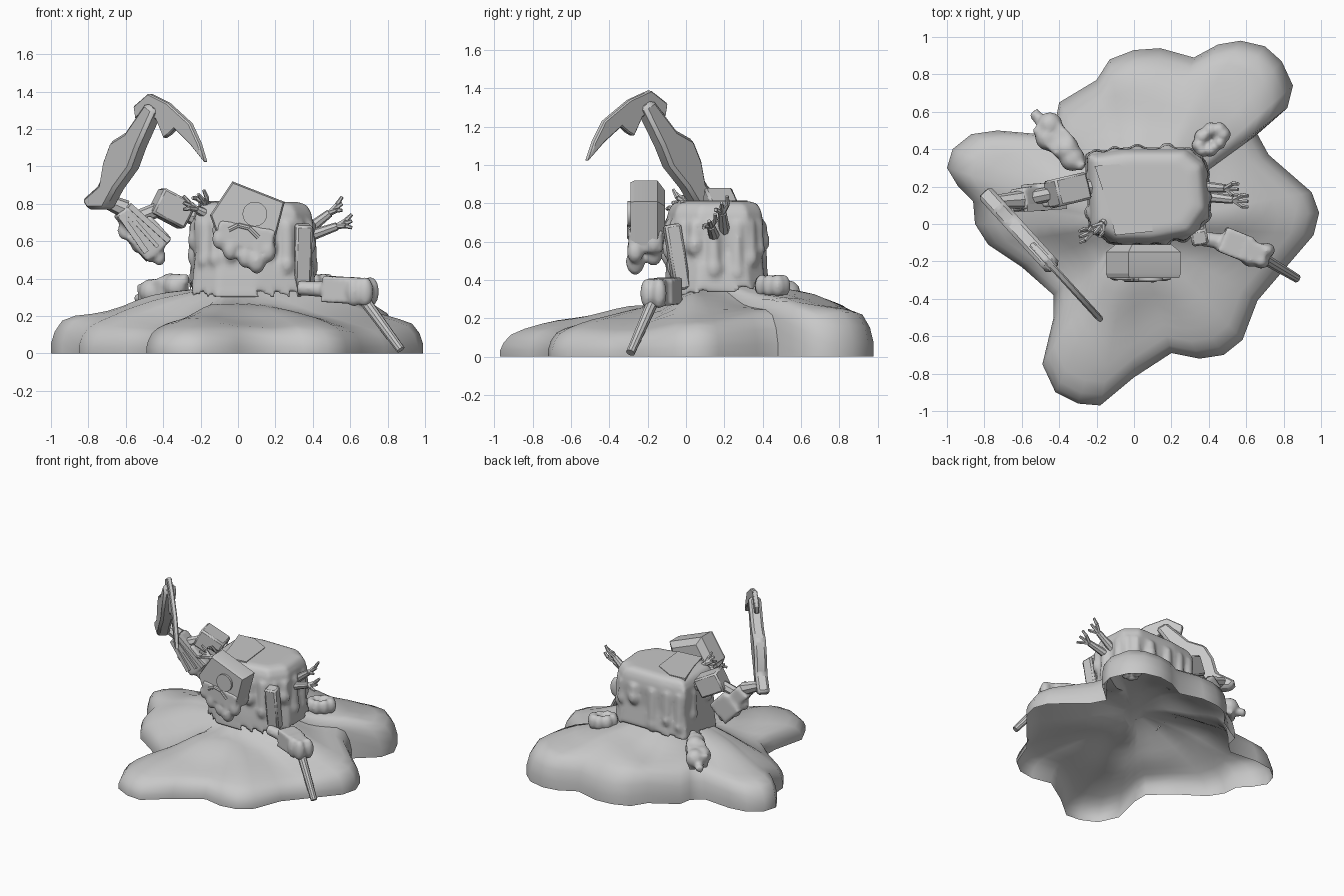
import bpy, bmesh, math, random
from mathutils import Vector, Matrix

random.seed(4)
default = bpy.data.objects.get("Cube")
if default:
    bpy.data.objects.remove(default, do_unlink=True)

grey = bpy.data.materials.new("plain grey")
grey.use_nodes = True
colour = (.58, .58, .58, 1)
grey.diffuse_color = colour
grey.node_tree.nodes["Principled BSDF"].inputs["Base Color"].default_value = colour


def build(name, bm, voxel=None, angle=35, bevel=0):
    """Turn a bmesh into an object, optionally fused into one soft lump."""
    bmesh.ops.recalc_face_normals(bm, faces=bm.faces)
    mesh = bpy.data.meshes.new(name)
    bm.to_mesh(mesh)
    bm.free()
    mesh.materials.append(grey)
    obj = bpy.data.objects.new(name, mesh)
    bpy.context.collection.objects.link(obj)
    if voxel:
        fuse = obj.modifiers.new("fuse", 'REMESH')
        fuse.mode = 'VOXEL'
        fuse.voxel_size = voxel
        fuse.use_smooth_shade = True
        soften = obj.modifiers.new("soften", 'SMOOTH')
        soften.iterations = 3
    if bevel:
        edge = obj.modifiers.new("edge", 'BEVEL')
        edge.width = bevel
        edge.segments = 1
    bpy.ops.object.select_all(action='DESELECT')
    obj.select_set(True)
    bpy.context.view_layer.objects.active = obj
    bpy.ops.object.shade_smooth_by_angle(angle=math.radians(angle))


def ball(bm, place, size):
    matrix = Matrix.Translation(place) @ Matrix.Diagonal((*size, 1))
    bmesh.ops.create_uvsphere(bm, u_segments=12, v_segments=8, radius=1, matrix=matrix)


def aim(start, end):
    start, end = Vector(start), Vector(end)
    turn = (end - start).to_track_quat('Z', 'Y').to_matrix().to_4x4()
    return Matrix.Translation((start + end) / 2) @ turn, (end - start).length


def rod(bm, start, end, thick, thin, sides=8):
    matrix, length = aim(start, end)
    bmesh.ops.create_cone(bm, cap_ends=True, segments=sides, radius1=thick,
                          radius2=thin, depth=length, matrix=matrix)


def beam(bm, start, end, width, depth):
    matrix, length = aim(start, end)
    bmesh.ops.create_cube(bm, size=1, matrix=matrix @ Matrix.Diagonal((width, depth, length, 1)))


def rings(bm, loops, cap_bottom=True):
    """Skin a stack of matching loops."""
    rows = [[bm.verts.new(p) for p in loop] for loop in loops]
    count = len(rows[0])
    for low, high in zip(rows, rows[1:]):
        for i in range(count):
            j = (i + 1) % count
            bm.faces.new((low[i], low[j], high[j], high[i]))
    if cap_bottom:
        bm.faces.new(rows[0][::-1])
    bm.faces.new(rows[-1])


def drip(bm, x, y, top, bottom, radius):
    rod(bm, (x, y, top), (x, y, bottom + radius), radius * .7, radius * .9)
    ball(bm, (x, y, bottom + radius * 1.3), (radius, radius, radius * 1.4))


# Spreading puddle: open shell with a lobed rim, low in front and high behind
rim = [(-1, .3), (-.97, .4), (-.87, .48), (-.73, .5), (-.5, .48), (-.42, .55), (-.4, .65),
       (-.2, .77), (-.13, .88), (0, .93), (.14, .94), (.32, .89), (.45, .96), (.57, .98),
       (.7, .95), (.79, .87), (.85, .74), (.82, .62), (.66, .48), (.72, .37), (.95, .17),
       (.99, .06), (.96, -.06), (.78, -.27), (.66, -.41), (.58, -.62), (.48, -.7), (.35, -.72),
       (.2, -.69), (0, -.82), (-.18, -.97), (-.3, -.96), (-.42, -.9), (-.49, -.75), (-.43, -.5),
       (-.43, -.38), (-.6, -.23), (-.78, -.11), (-.85, 0), (-.86, .12), (-.94, .2)]
slope = [(1, 0), (1, .05), (.98, .11), (.94, .165), (.87, .197), (.78, .22), (.7, .24),
         (.62, .26), (.54, .285), (.46, .31), (.38, .33), (.3, .345), (.2, .35), (.1, .35)]


def ground_loop(scale, height):
    loop = []
    for x, y in rim:
        px, py = x * scale, y * scale
        ripple = 1 + .12 * math.sin(px * 9 + py * 4) * math.sin(py * 8 - px * 3) * scale
        swell = 1 + .42 * py if py > 0 else 1 - .25 * min(1, -py / .15)
        loop.append((px, py, height * ripple * swell * (1 + .14 * min(px, 0))))
    return loop


bm = bmesh.new()
rings(bm, [ground_loop(*step) for step in slope], cap_bottom=False)
build("melted_puddle", bm, angle=60)

# Squarish torso with runs of goo down its sides and a hollow underside
plan = [(-.25, .37), (-.05, .4), (.28, .4), (.38, .32), (.4, .07), (.31, -.06),
        (.1, -.1), (-.1, -.1), (-.23, -.02)]
middle = Vector((.08, .16))


def torso_loop(scale, height):
    points = [middle + (Vector(p) - middle) * scale for p in plan]
    return [(p.x, p.y, height) for p in points]


bm = bmesh.new()
foot = [(x, y, .3 + .12 * y) for x, y, z in torso_loop(1.06, 0)]
levels = ((1.03, .42), (.98, .55), (1.01, .69), (.98, .75), (.9, .795), (.75, .81))
rings(bm, [torso_loop(.86, .42), foot] + [torso_loop(*level) for level in levels])
for i, (x, y) in enumerate(plan):
    following = plan[(i + 1) % len(plan)]
    for part in (.2, .7):
        p = Vector((x, y)).lerp(Vector(following), part).lerp(middle, .03)
        drip(bm, p.x, p.y, .7, random.uniform(.36, .56), random.uniform(.035, .048))
build("melting_torso", bm, voxel=.016, angle=50)

# Broken sheet on the top and loose panel on the front corner
bm = bmesh.new()
sheet = [(-.21, .31), (-.08, .32), (.07, .24), (.1, -.04), (-.1, -.06), (-.14, .1)]
rings(bm, [[(x, y, z) for x, y in sheet] for z in (.78, .815)])
build("top_sheet", bm)
bm = bmesh.new()
beam(bm, (.34, -.02, .35), (.35, -.075, .69), .09, .085)
build("side_panel", bm, bevel=.012)

# Tilted square head with bevelled rims and a melting chin
face = [(-.03, .92), (.25, .81), (.19, .58), (.04, .54), (-.1, .6), (-.15, .74)]
centre = Vector((.05, .71))


def head_loop(y, scale):
    points = [centre + (Vector(p) - centre) * scale for p in face]
    return [(p.x, y, p.y) for p in points]


bm = bmesh.new()
rings(bm, [head_loop(-.29, .95), head_loop(-.265, 1), head_loop(-.15, 1), head_loop(-.11, .75)])
build("head", bm, angle=20)
bm = bmesh.new()
beam(bm, (-.11, -.21, .655), (.19, -.21, .6), .18, .12)
for x, bottom, radius in ((-.1, .56, .04), (-.04, .5, .045), (.04, .46, .045),
                          (.1, .43, .05), (.16, .49, .045)):
    for y in (-.265, -.17):
        drip(bm, x, y, .65, bottom + (y + .265) * .5, radius)
build("melting_chin", bm, voxel=.013, angle=50)

# Round eye and sagging brow
bm = bmesh.new()
rod(bm, (.09, -.27, .745), (.09, -.306, .745), .066, .066, 20)
build("round_eye", bm)
bm = bmesh.new()
arc = [(-.05, .66), (0, .685), (.06, .67), (.11, .62)]
for (ax, az), (bx, bz) in zip(arc, arc[1:]):
    rod(bm, (ax, -.295, az), (bx, -.295, bz), .014, .014)
build("sagging_brow", bm)

# Raised arm: shoulder block, elbow rod and slatted forearm
bm = bmesh.new()
beam(bm, (-.44, .16, .82), (-.27, .2, .73), .15, .15)
build("shoulder_block", bm, bevel=.012)
bm = bmesh.new()
rod(bm, (-.32, .19, .76), (-.15, .2, .7), .04, .05)
rod(bm, (-.55, .14, .72), (-.4, .17, .78), .04, .04)
rod(bm, (-.6, .13, .77), (-.74, .12, .83), .05, .035)
build("arm_joints", bm)
bm = bmesh.new()
beam(bm, (-.62, .13, .77), (-.43, .16, .56), .12, .11)
beam(bm, (-.54, .15, .68), (-.42, .16, .55), .13, .18)
for x, bottom in ((-.61, .61), (-.54, .54), (-.47, .49), (-.42, .47)):
    drip(bm, x, .14, bottom + .13, bottom, .035)
build("raised_forearm", bm, voxel=.014, angle=40)
bm = bmesh.new()
beam(bm, (-.63, .085, .74), (-.49, .09, .54), .04, .03)
beam(bm, (-.58, .085, .79), (-.37, .1, .6), .04, .03)
beam(bm, (-.6, .085, .76), (-.43, .095, .57), .03, .02)
build("forearm_slats", bm)


# Scythe: flat plates standing in one slanted upright plane
def plate(name, outline, thickness):
    along = Vector((.63, -.69, 0))
    normal = Vector((.69, .63, 0)).normalized() * thickness / 2
    base = [Vector((-.8, .17, z)) + along * ((x + .8) / .63) for x, z in outline]
    bm = bmesh.new()
    rings(bm, [[p - normal for p in base], [p + normal for p in base]])
    build(name, bm, bevel=thickness / 5)


plate("scythe_shaft", [(-.81, .82), (-.78, .77), (-.69, .77), (-.63, .88), (-.55, .99), (-.51, 1.1),
                       (-.42, 1.3), (-.47, 1.34), (-.58, 1.18), (-.66, 1.13), (-.7, 1.02),
                       (-.72, .9)], .09)
plate("scythe_blade", [(-.55, 1.32), (-.47, 1.39), (-.37, 1.34), (-.25, 1.23), (-.2, 1.12),
                       (-.17, 1.02), (-.25, 1.12), (-.33, 1.2), (-.36, 1.17), (-.39, 1.15),
                       (-.43, 1.25), (-.49, 1.3), (-.54, 1.25)], .035)


# Thin bony hands reaching out of the torso
def bony_hand(name, start, wrist, spread):
    bm = bmesh.new()
    rod(bm, start, wrist, .032, .022)
    wrist = Vector(wrist)
    ahead = (wrist - Vector(start)).normalized()
    for turn in (-.6, 0, .6):
        knuckle = wrist + (ahead + Vector(spread) * turn) * .05
        tip = knuckle + (ahead + Vector((0, 0, turn))) * .035
        rod(bm, wrist, knuckle, .016, .012, 6)
        rod(bm, knuckle, tip, .013, .009, 6)
    build(name, bm)


bony_hand("upper_left_hand", (.36, .2, .65), (.49, .19, .75), (0, 1, .5))
bony_hand("lower_left_hand", (.36, .15, .62), (.53, .13, .68), (0, 1, .5))
bony_hand("upper_right_hand", (-.12, .06, .74), (-.17, .0, .8), (1, -.5, 0))
bony_hand("lower_right_hand", (-.12, .0, .72), (-.22, -.04, .77), (0, 1, .5))

# Fallen left arm holding a thin baton
bm = bmesh.new()
rod(bm, (.32, -.07, .35), (.5, -.1, .34), .04, .045)
beam(bm, (.47, -.08, .345), (.62, -.14, .335), .14, .14)
beam(bm, (.58, -.13, .34), (.7, -.17, .33), .11, .14)
for x, y in ((.62, -.19), (.71, -.14), (.68, -.2)):
    ball(bm, (x, y, .33), (.045, .04, .08))
build("fallen_arm", bm, voxel=.012, angle=35)
bm = bmesh.new()
rod(bm, (.62, -.14, .36), (.87, -.29, .02), .034, .024, 10)
build("baton", bm)

# Sunken lumps behind the torso
bm = bmesh.new()
rod(bm, (-.54, .6, .29), (-.46, .5, .31), .03, .035)
beam(bm, (-.49, .54, .31), (-.36, .4, .35), .14, .12)
for x, y, z in ((-.45, .53, .33), (-.46, .46, .33), (-.36, .4, .36), (-.33, .35, .36)):
    ball(bm, (x, y, z), (.07, .07, .07))
rod(bm, (-.34, .36, .38), (-.27, .3, .4), .035, .03)
build("sunken_foot", bm, voxel=.014, angle=50)
bm = bmesh.new()
for step in range(8):
    swing = step * math.tau / 8
    size = random.uniform(.03, .045)
    ball(bm, (.41 + .065 * math.cos(swing), .45 + .06 * math.sin(swing + .5), .37), (size, size, .06))
build("sunken_loop", bm, voxel=.012, angle=50)
